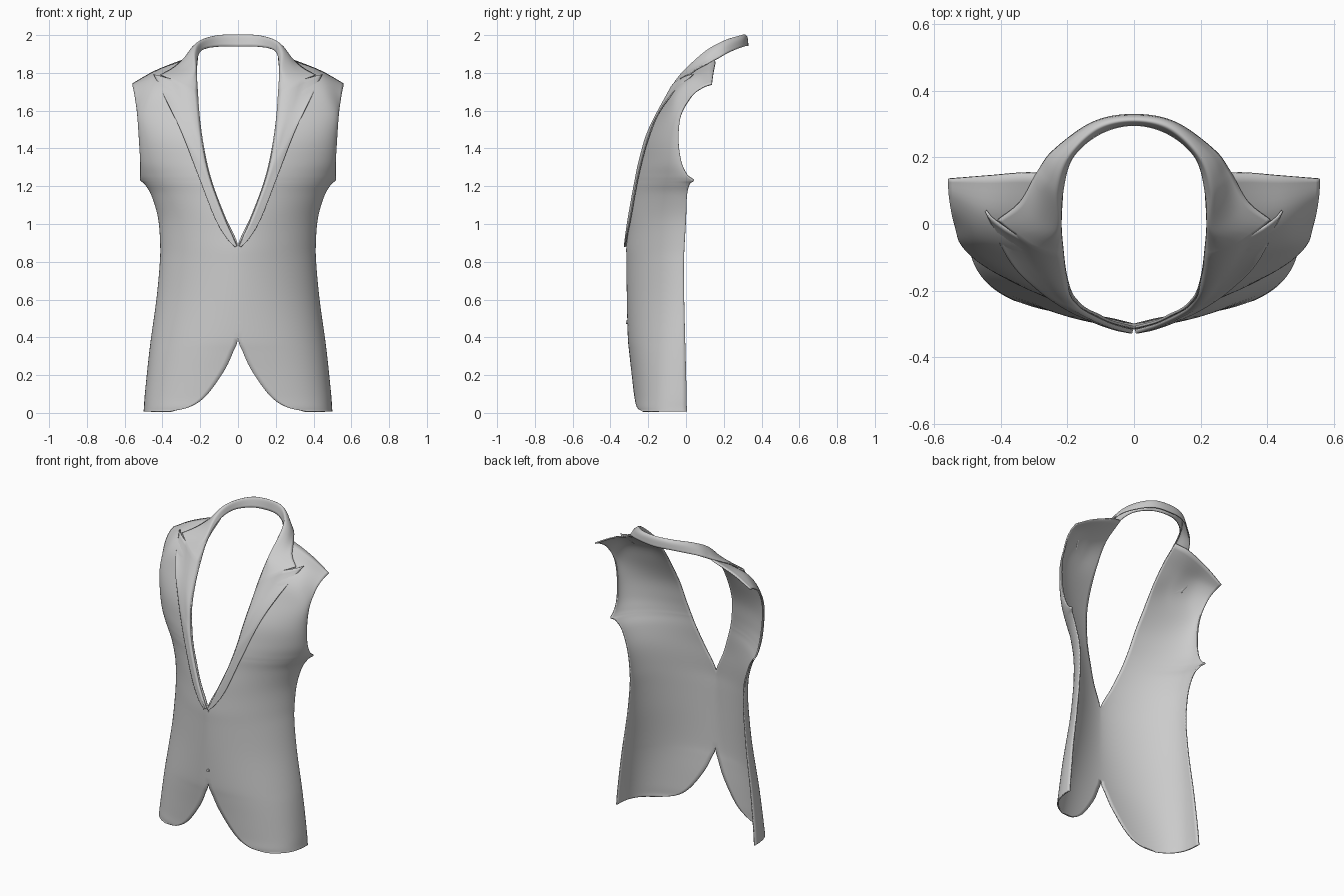
import bpy, bmesh, math
from mathutils import Vector
from mathutils.bvhtree import BVHTree

if "Cube" in bpy.data.objects:
    bpy.data.objects.remove(bpy.data.objects["Cube"])


def catmull(pts, n):
    """n+1 smooth samples through the given points."""
    pts = [Vector(p) for p in pts]
    ext = [2 * pts[0] - pts[1]] + pts + [2 * pts[-1] - pts[-2]]
    out, segs = [], len(pts) - 1
    for k in range(n + 1):
        s = k / n * segs
        i = min(int(s), segs - 1)
        t = s - i
        a, b, c, d = ext[i:i + 4]
        out.append(0.5 * (2 * b + (c - a) * t + (2 * a - 5 * b + 4 * c - d) * t * t
                          + (3 * b - a - 3 * c + d) * t ** 3))
    return out


def loft(rows, n):
    """Smooth across the rows, giving a grid of points."""
    cols = [catmull(c, n) for c in zip(*rows)]
    grid = [list(r) for r in zip(*cols)]
    for r in grid:
        for p in r:
            p.x = max(p.x, 0.0)
    return grid


def grid_faces(*grids):
    verts, faces = [], []
    for grid in grids:
        w, o = len(grid[0]), len(verts)
        verts += [p for r in grid for p in r]
        faces += [(o + i * w + j, o + i * w + j + 1, o + (i + 1) * w + j + 1, o + (i + 1) * w + j)
                  for i in range(len(grid) - 1) for j in range(w - 1)]
    return verts, faces


def cloth(name, thick, *grids):
    """Mirrored cloth sheet with thickness; touching grids are welded."""
    verts, faces = grid_faces(*grids)
    me = bpy.data.meshes.new(name)
    me.from_pydata(verts, [], faces)
    bm = bmesh.new()
    bm.from_mesh(me)
    bmesh.ops.remove_doubles(bm, verts=bm.verts, dist=0.00005)
    bm.to_mesh(me)
    bm.free()
    ob = bpy.data.objects.new(name, me)
    bpy.context.collection.objects.link(ob)
    m = ob.modifiers.new("mirror", 'MIRROR')
    m.merge_threshold = 0.0008
    s = ob.modifiers.new("thickness", 'SOLIDIFY')
    s.thickness, s.offset = thick, -1
    bpy.ops.object.select_all(action='DESELECT')
    ob.select_set(True)
    bpy.context.view_layer.objects.active = ob
    bpy.ops.object.shade_smooth_by_angle(angle=math.radians(50))
    return ob


# front panels: level sections (height, inner x, half width, front depth, side y, roundness)
N = 28
sections = [
    (0.008, 0.36, 0.500, 0.278, 0.005, 2.8), (0.03, 0.26, 0.498, 0.278, 0.004, 2.75),
    (0.09, 0.17, 0.494, 0.281, 0.003, 2.6), (0.22, 0.075, 0.481, 0.291, 0.0, 2.35),
    (0.32, 0.027, 0.470, 0.301, -0.003, 2.15), (0.40, 0.0, 0.460, 0.308, -0.005, 2.0),
    (0.60, 0.0, 0.432, 0.313, -0.010, 1.78), (0.78, 0.0, 0.415, 0.315, -0.012, 1.68),
    (0.89, 0.0, 0.412, 0.315, -0.008, 1.65), (1.03, 0.065, 0.423, 0.307, 0.0, 1.65),
    (1.15, 0.113, 0.458, 0.293, 0.005, 1.68), (1.21, 0.134, 0.490, 0.286, 0.008, 1.7),
    (1.23, 0.140, 0.500, 0.283, 0.006, 1.7), (1.26, 0.149, 0.507, 0.278, -0.003, 1.71),
    (1.33, 0.166, 0.518, 0.262, -0.025, 1.73), (1.45, 0.188, 0.525, 0.229, -0.040, 1.8),
    (1.58, 0.204, 0.534, 0.163, -0.025, 1.95)]
underarm = {1.21: (0.004, 0.012), 1.23: (0.017, 0.034), 1.26: (0.011, 0.008)}


def section(z, xin, w, d, ys, p):
    t0 = math.asin((xin / w) ** (p / 2))
    sx, sy = underarm.get(z, (0, 0))
    row = []
    for k in range(N + 1):
        t = t0 + (math.pi / 2 - t0) * k / N
        f = (k / N) ** 7
        row.append(Vector((w * math.sin(t) ** (2 / p) + sx * f,
                           ys - (d + ys) * max(math.cos(t), 0) ** (2 / p) + sy * f, z)))
    return row


rows = [section(*s) for s in sections]
# chest top, shoulder and shoulder seam
for pts in [
    [(0.212, -0.083, 1.70), (0.33, -0.078, 1.70), (0.46, -0.045, 1.695), (0.548, 0.028, 1.68)],
    [(0.219, 0.0, 1.81), (0.33, 0.010, 1.79), (0.45, 0.034, 1.775), (0.557, 0.085, 1.725)],
    [(0.214, 0.125, 1.90), (0.30, 0.152, 1.868), (0.44, 0.145, 1.812), (0.56, 0.135, 1.744)]]:
    rows.append(catmull(pts, N))
body = loft(rows, 95)
cloth("front_panel", 0.008, body)
tree = BVHTree.FromPolygons(*grid_faces(body))


def on_body(x, z, lift):
    """Point on the panel seen from the front, lifted off it."""
    hit, nor, _, _ = tree.ray_cast(Vector((x, -1, z)), Vector((0, 1, 0)))
    if hit is None:
        near = tree.find_nearest(Vector((x, -0.3 if z < 1.2 else -0.1, z)))
        hit, nor = near[0], near[1]
    if nor.y > 0:
        nor = -nor
    return hit + nor * lift


L = 14


def lapel_row(inner, mid, outer):
    """Row from the roll line to the lapel edge, padded at the roll."""
    row = []
    for k in range(L + 1):
        t = k / L
        a, b, s = (inner, mid, t * 2) if t < 0.5 else (mid, outer, t * 2 - 1)
        x, z = a[0] + (b[0] - a[0]) * s, a[1] + (b[1] - a[1]) * s
        lift = 0.002 + 0.012 * min(t * 5, 1) ** 0.5
        row.append(on_body(x + 0.003, z, lift))
    return row


# lapels, ending at the peak
gorge = (0.211, 1.69), (0.345, 1.757)
edges = [((0.0, 0.885), (0.012, 0.878)), ((0.03, 0.95), (0.055, 0.925)),
         ((0.066, 1.03), (0.115, 1.03)), ((0.13, 1.2), (0.205, 1.26)),
         ((0.164, 1.32), (0.29, 1.475)), ((0.191, 1.47), (0.37, 1.645))]
lap = [lapel_row(a, ((a[0] + b[0]) / 2, (a[1] + b[1]) / 2), b) for a, b in edges]
lap.append(lapel_row(*gorge, (0.440, 1.782)))

# collar from the notch around the back of the neck
col = [lapel_row(*gorge, (0.404, 1.780))]
for pts in [
    [(0.218, -0.008, 1.80), (0.235, -0.016, 1.809), (0.29, 0.014, 1.818), (0.344, 0.066, 1.829)],
    [(0.212, 0.10, 1.884), (0.232, 0.10, 1.914), (0.262, 0.128, 1.908), (0.290, 0.160, 1.874)],
    [(0.182, 0.20, 1.924), (0.196, 0.20, 1.970), (0.222, 0.213, 1.952), (0.241, 0.225, 1.908)],
    [(0.10, 0.270, 1.94), (0.108, 0.283, 1.996), (0.119, 0.302, 1.985), (0.124, 0.308, 1.940)],
    [(0.0, 0.295, 1.94), (0.0, 0.307, 2.0), (0.0, 0.325, 1.99), (0.0, 0.331, 1.942)]]:
    col.append(catmull(pts, L))
# a mirrored extra row keeps the back of the neck smooth, then is dropped
col.append([Vector((-p.x, p.y, p.z)) for p in col[-2]])
cloth("lapel_and_collar", 0.007, loft(lap, 60), loft(col, 72)[:61])

# small front buttons
for i, z in enumerate((0.86, 0.48)):
    bpy.ops.mesh.primitive_cylinder_add(vertices=20, radius=0.009, depth=0.008,
                                        location=(0.004, -0.313, z),
                                        rotation=(math.pi / 2, 0, 0))
    bpy.context.object.name = "button_%d" % (i + 1)
    bpy.ops.object.shade_smooth_by_angle(angle=math.radians(40))
